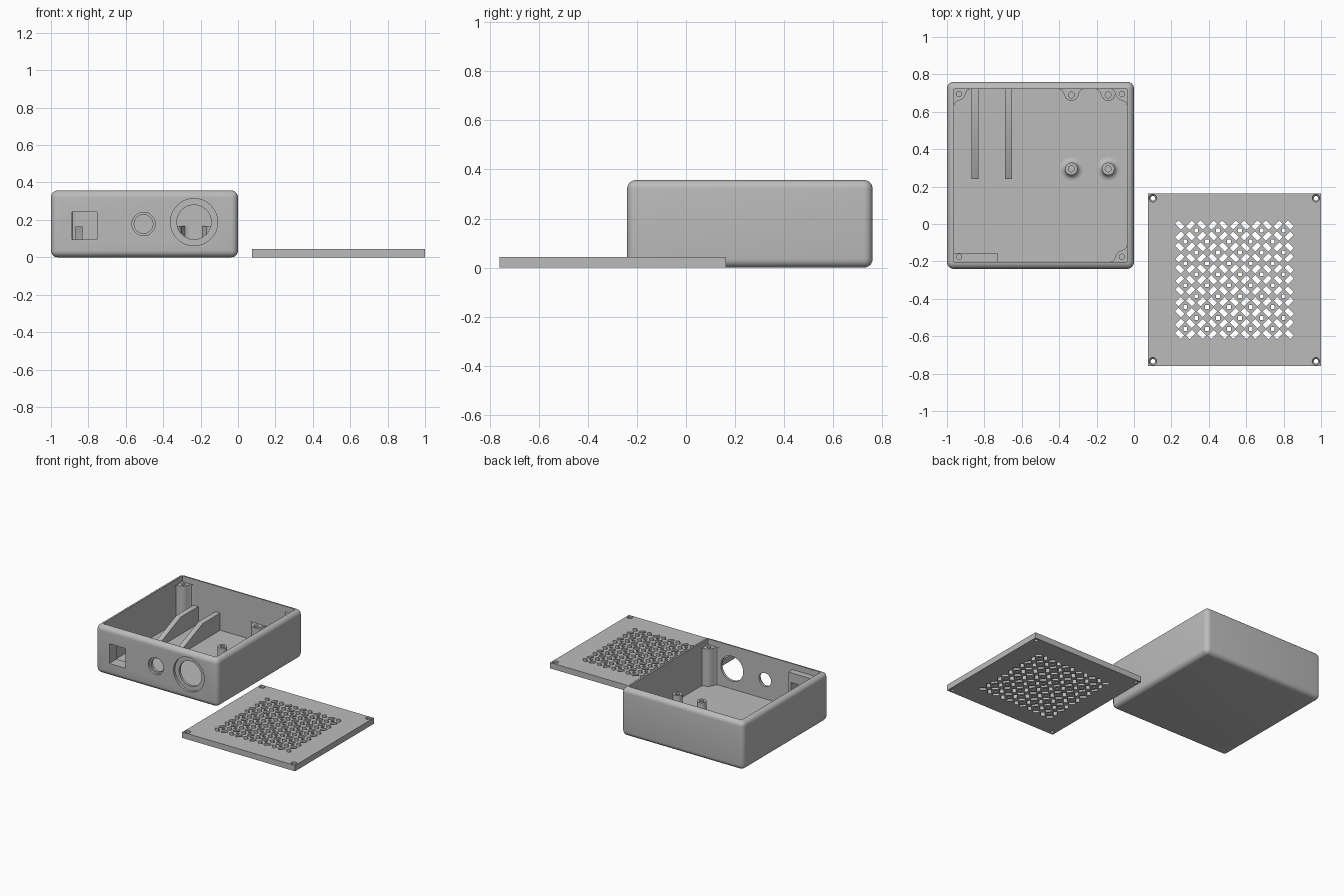
import bpy, bmesh, math
from mathutils import Matrix, Vector

if "Cube" in bpy.data.objects:
    bpy.data.objects.remove(bpy.data.objects["Cube"], do_unlink=True)

grey = bpy.data.materials.new("plain grey")
grey.use_nodes = True
grey.diffuse_color = (0.5, 0.5, 0.5, 1)
grey.node_tree.nodes["Principled BSDF"].inputs["Base Color"].default_value = (0.5, 0.5, 0.5, 1)


def finish(name, bm):
    bmesh.ops.recalc_face_normals(bm, faces=bm.faces)
    mesh = bpy.data.meshes.new(name)
    bm.to_mesh(mesh)
    bm.free()
    mesh.materials.append(grey)
    ob = bpy.data.objects.new(name, mesh)
    bpy.context.collection.objects.link(ob)
    return ob


def loft(bm, rings):
    """Skin matching rings of points and cap both ends."""
    rings = [[bm.verts.new(p) for p in ring] for ring in rings]
    for a, b in zip(rings, rings[1:]):
        n = len(a)
        for i in range(n):
            j = (i + 1) % n
            bm.faces.new((a[i], a[j], b[j], b[i]))
    bm.faces.new(rings[0])
    bm.faces.new(rings[-1])


def add_prism(bm, outline, low, high, matrix=Matrix()):
    loft(bm, [[matrix @ Vector((u, v, w)) for u, v in outline] for w in (low, high)])


def add_lathe(bm, profile, matrix, sides=32):
    turn = [math.tau * i / sides for i in range(sides)]
    loft(bm, [[matrix @ Vector((r * math.cos(a), r * math.sin(a), h)) for a in turn]
              for r, h in profile])


def rect(x0, x1, y0, y1):
    return [(x0, y0), (x1, y0), (x1, y1), (x0, y1)]


def prism(name, *args):
    bm = bmesh.new()
    add_prism(bm, *args)
    return finish(name, bm)


def cut(ob, cutter):
    cutter.hide_render = True
    mod = ob.modifiers.new("cut", "BOOLEAN")
    mod.operation, mod.solver, mod.object = "DIFFERENCE", "EXACT", cutter
    apply(ob, mod)


def apply(ob, mod):
    bpy.context.view_layer.objects.active = ob
    bpy.ops.object.modifier_apply(modifier=mod.name)


WALL, HEIGHT, LID = 0.037, 0.357, 0.043
LEFT, RIGHT, FRONT, BACK = -1 + WALL, -WALL, -0.24 + WALL, 0.76 - WALL
POST_TOP, PIN_TOP = HEIGHT - LID, 0.167
SINK = 0.004  # overlap into walls and floor

# Rounded open case
case = prism("case", rect(-1, 0, -0.24, 0.76), 0, HEIGHT)
bevel = case.modifiers.new("round", "BEVEL")
bevel.width, bevel.segments = 0.036, 6
apply(case, bevel)
cavity = prism("cavity_cutter", rect(LEFT, RIGHT, FRONT, BACK), WALL, 1)

# Front openings: square port and two counterbored round holes
openings = bmesh.new()
add_prism(openings, rect(-0.887, -0.754, -0.3, -0.1), 0.096, 0.242)
for x, z, inner, outer in ((-0.505, 0.178, 0.05, 0.062), (-0.235, 0.188, 0.092, 0.126)):
    facing = Matrix.Translation((x, -0.24, z)) @ Matrix.Rotation(-math.pi / 2, 4, "X")
    add_lathe(openings, [(outer, -0.05), (outer, 0.018), (inner, 0.018), (inner, 0.08)], facing, 48)
openings = finish("opening_cutter", openings)
cut(case, cavity)
cut(case, openings)

# Screw holes in the posts and wall pins
corners = {"front_left": (RIGHT, FRONT, -1, 1), "back_left": (RIGHT, BACK, -1, -1),
           "back_right": (LEFT, BACK, 1, -1), "front_right": (LEFT, FRONT, 1, 1)}
screws = bmesh.new()
for x, y, sx, sy in corners.values():
    add_lathe(screws, [(0.014, 0.2), (0.014, 0.5)], Matrix.Translation((x + sx * 0.028, y + sy * 0.028, 0)))
screws = finish("screw_cutter", screws)

# Corner posts with flared sides
half = [(0.095, 0), (0.077, 0.004), (0.068, 0.014), (0.062, 0.032), (0.054, 0.046)]
quarter = [(-SINK, -SINK), (0.095, -SINK)] + half + [(v, u) for u, v in reversed(half)] + [(-SINK, 0.095)]
for name, (x, y, sx, sy) in corners.items():
    if name == "front_right":
        continue
    post = prism(name + "_post", [(x + sx * u, y + sy * v) for u, v in quarter], WALL - SINK, POST_TOP)
    cut(post, screws)

# Thick block behind the square port
block = prism("port_block", rect(LEFT - SINK, -0.73, FRONT - SINK, -0.155), WALL - SINK, POST_TOP)
cut(block, screws)
cut(block, openings)

# Board pins: two free on the floor, two against the back wall
side = [(0.07, 0), (0.052, 0.006), (0.042, 0.02), (0.036, 0.038), (0.027, 0.054), (0.012, 0.063)]
bump = [(0.07, -SINK)] + side + [(-u, v) for u, v in reversed(side)] + [(-0.07, -SINK)]
flare = [(0.033 + 0.03 * (1 - math.sin(a)), WALL + 0.03 * (1 - math.cos(a)))
         for a in [math.pi / 2 * i / 5 for i in range(5, -1, -1)]]
for name, x in (("right", -0.335), ("left", -0.138)):
    pin = bmesh.new()
    add_lathe(pin, [(0.016, 0.08), (0.016, PIN_TOP), (0.033, PIN_TOP)] + flare,
              Matrix.Translation((x, 0.295, 0)))
    finish(name + "_floor_pin", pin)
    wall_pin = prism(name + "_wall_pin", [(x + u, BACK - v) for u, v in bump], WALL - SINK, PIN_TOP)
    hole = bmesh.new()
    add_lathe(hole, [(0.016, 0.08), (0.016, 0.3)], Matrix.Translation((x, 0.69, 0)))
    hole = finish("pin_hole_cutter", hole)
    cut(wall_pin, hole)

# Sloping support ribs
sideways = Matrix(((0, 0, 1, 0), (1, 0, 0, 0), (0, 1, 0, 0), (0, 0, 0, 1)))
rib = [(BACK + SINK, WALL - SINK), (BACK + SINK, 0.165), (0.52, 0.165), (0.24, 0.05), (0.24, WALL - SINK)]
for name, x in (("right", -0.87), ("left", -0.69)):
    prism(name + "_rib", rib, x, x + 0.038, sideways)

# Lid with a woven vent pattern and countersunk corners
X0, Y0, STEP, COUNT = 0.537, -0.298, 0.0585, 11
lid = prism("lid", rect(0.075, 1, -0.76, 0.163), 0, LID)
vents = bmesh.new()
for i in range(COUNT):
    for j in range(COUNT):
        spot = Matrix.Translation((X0 + (i - 5) * STEP, Y0 + (j - 5) * STEP, 0))
        odd = (i + j) % 2
        slant = Matrix.Rotation(math.radians(45 if odd else -45), 4, "Z")
        add_prism(vents, rect(-0.022, 0.022, -0.013, 0.013), -0.1, 0.1, spot @ slant)
        # small square between four slots that ring it
        if not odd and i < COUNT - 1 and j < COUNT - 1:
            centre = Matrix.Translation((STEP / 2, STEP / 2, 0))
            add_prism(vents, rect(-0.01, 0.01, -0.01, 0.01), -0.1, 0.1, spot @ centre)
for sx in (-1, 1):
    for sy in (-1, 1):
        add_lathe(vents, [(0.012, -0.1), (0.012, 0.022), (0.02, 0.03), (0.02, 0.1)],
                  Matrix.Translation((X0 + sx * 0.436, Y0 + sy * 0.436, 0)))
vents = finish("vent_cutter", vents)
cut(lid, vents)

# Remove the cutters, then smooth the rounded parts
for ob in list(bpy.context.collection.objects):
    if ob.name.split(".")[0].endswith("_cutter"):
        bpy.data.objects.remove(ob, do_unlink=True)
for ob in bpy.context.collection.objects:
    if ob.type == "MESH":
        ob.select_set(True)
        bpy.context.view_layer.objects.active = ob
bpy.ops.object.shade_smooth_by_angle(angle=math.radians(32))
